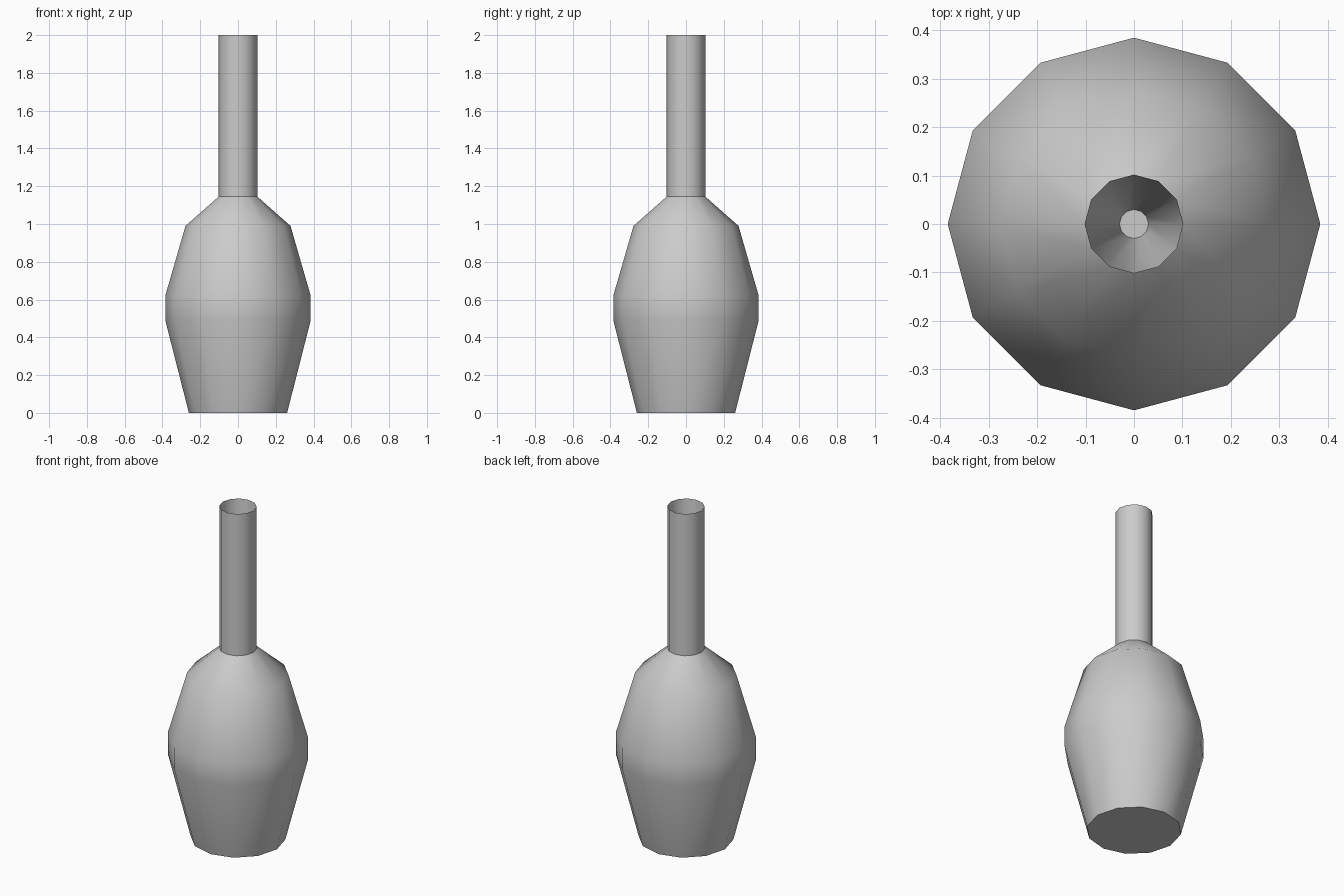
import bpy, bmesh, math

if "Cube" in bpy.data.objects:
    bpy.data.objects.remove(bpy.data.objects["Cube"])

SIDES = 12


def lathe(name, profile, sharp_angle):
    """Revolve (radius, z) points around z, capping both ends."""
    bm = bmesh.new()
    rings = []
    for r, z in profile:
        rings.append([bm.verts.new((r * math.cos(2 * math.pi * i / SIDES),
                                    r * math.sin(2 * math.pi * i / SIDES), z))
                      for i in range(SIDES)])
    for low, high in zip(rings, rings[1:]):
        for i in range(SIDES):
            j = (i + 1) % SIDES
            bm.faces.new((low[i], low[j], high[j], high[i]))
    bm.faces.new(rings[0][::-1])
    bm.faces.new(rings[-1])
    mesh = bpy.data.meshes.new(name)
    bm.to_mesh(mesh)
    bm.free()
    obj = bpy.data.objects.new(name, mesh)
    bpy.context.collection.objects.link(obj)
    bpy.context.view_layer.objects.active = obj
    obj.select_set(True)
    bpy.ops.object.shade_smooth_by_angle(angle=math.radians(sharp_angle))
    obj.select_set(False)
    return obj


# Bottle: base, belly, shoulder, neck, rim, then the tapering bore inside the neck
lathe("bottle", [
    (0.26, 0.0),
    (0.385, 0.49),
    (0.385, 0.62),
    (0.278, 0.99),
    (0.102, 1.145),
    (0.102, 2.0),
    (0.03, 1.15),
], 40)
